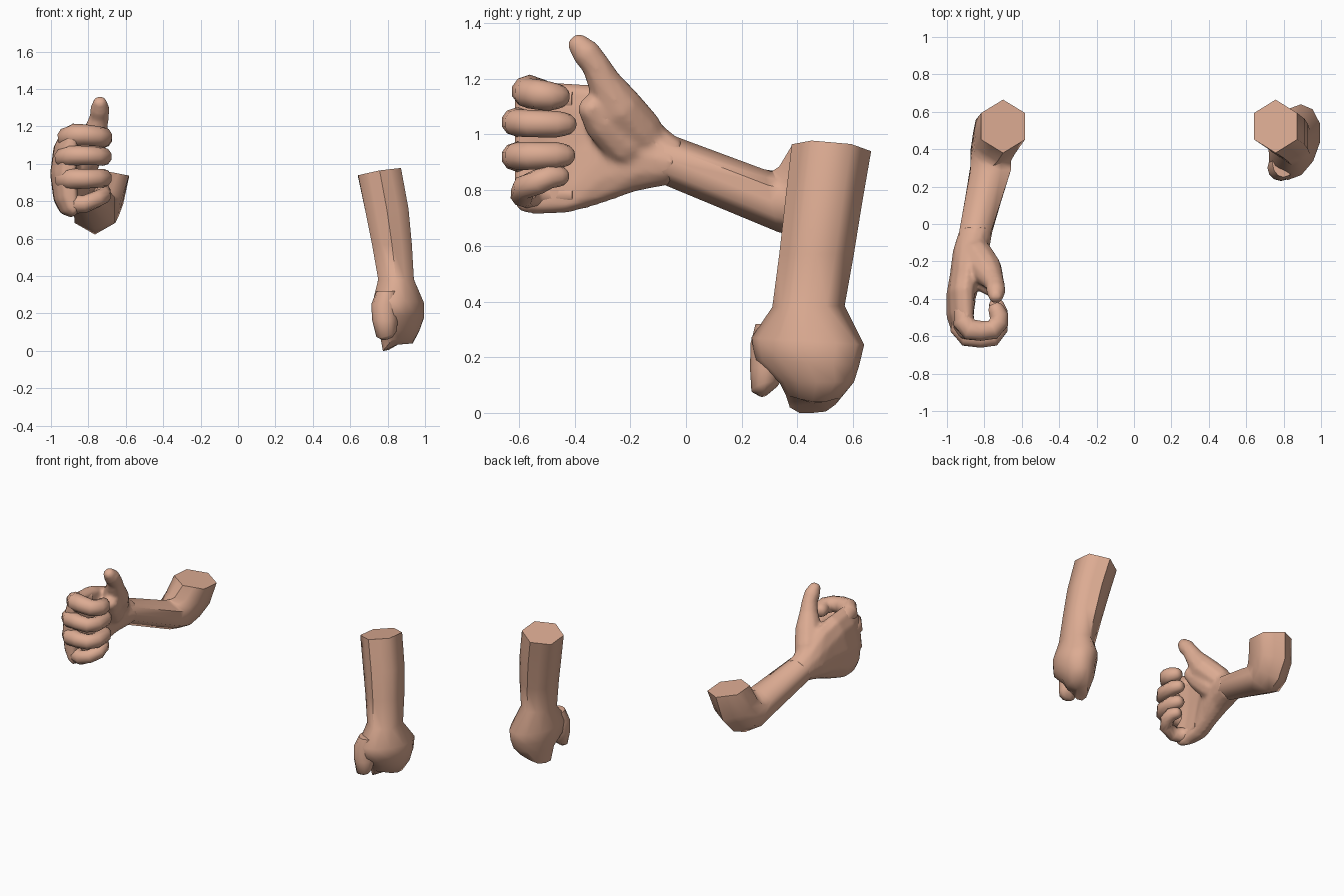
import bpy, bmesh, math
from mathutils import Vector

if "Cube" in bpy.data.objects:
    bpy.data.objects.remove(bpy.data.objects["Cube"])

skin = bpy.data.materials.new("skin")
skin.diffuse_color = (0.72, 0.41, 0.29, 1)
skin.use_nodes = True
skin.node_tree.nodes["Principled BSDF"].inputs["Base Color"].default_value = skin.diffuse_color
N = 12


def finish(name, *parts):
    """Turn capped stacks of rings into one smooth skin."""
    bm = bmesh.new()
    for rings in parts:
        vs = [[bm.verts.new(p) for p in r] for r in rings]
        n = len(rings[0])
        for a, b in zip(vs, vs[1:]):
            for i in range(n):
                j = (i + 1) % n
                bm.faces.new((a[i], a[j], b[j], b[i]))
        for ring in (vs[0], vs[-1]):
            mid = bm.verts.new(sum((v.co for v in ring), Vector()) / n)
            for i in range(n):
                bm.faces.new((ring[i], ring[(i + 1) % n], mid))
    bmesh.ops.recalc_face_normals(bm, faces=bm.faces)
    me = bpy.data.meshes.new(name)
    bm.to_mesh(me)
    bm.free()
    me.materials.append(skin)
    ob = bpy.data.objects.new(name, me)
    bpy.context.collection.objects.link(ob)
    bpy.ops.object.select_all(action='DESELECT')
    bpy.context.view_layer.objects.active = ob
    ob.select_set(True)
    bpy.ops.object.shade_smooth_by_angle(angle=math.radians(62))
    return ob


def section(p, q, xc, xw, shape="round", tilt=0.0, skew=0.0, bow=0.0):
    """Ring through side-view points p and q (y, z), with x centre and half width."""
    pts = []
    for i in range(N):
        a = 2 * math.pi * i / N
        c, s = math.cos(a), math.sin(a)
        if shape == "hex":
            k = math.cos(math.pi / 6) if i % 2 else 1.0
            c, s = c * k, s * k
        elif shape == "box":
            c = math.copysign(abs(c) ** 0.7, c)
            s = math.copysign(abs(s) ** 0.7, s)
        y = (p[0] + q[0]) / 2 + (p[0] - q[0]) / 2 * c
        z = (p[1] + q[1]) / 2 + (p[1] - q[1]) / 2 * c + tilt * xw * s
        pts.append(Vector((xc + xw * s + skew * c + bow * c * c, y, z)))
    return pts


def digit(path, ref, n=10):
    """Rounded tube along (x, y, z, radius) points."""
    P = [Vector(p[:3]) for p in path]
    R = [p[3] for p in path]
    end = (P[-1] - P[-2]).normalized()
    tip, r = P[-1].copy(), R[-1]
    for d, k in ((0.5, 0.85), (0.85, 0.5)):
        P.append(tip + end * r * d)
        R.append(r * k)
    rings = []
    for i, c in enumerate(P):
        t = (P[min(i + 1, len(P) - 1)] - P[max(i - 1, 0)]).normalized()
        u = (Vector(ref) - t * t.dot(Vector(ref))).normalized()
        v = t.cross(u)
        rings.append([c + R[i] * (u * math.cos(2 * math.pi * k / n) + v * math.sin(2 * math.pi * k / n))
                      for k in range(n)])
    return rings


# Bent arm: short upper arm, elbow and forearm
wrist = section((-.03, .99), (-.08, .82), -.85, .098, "hex")
finish("bent_arm", [
    section((.38, .96), (.665, .94), -.70, .135, "hex", -.15),
    section((.335, .885), (.63, .77), -.73, .135, "hex", -.1),
    section((.315, .872), (.54, .665), -.75, .128, "hex"),
    section((.308, .870), (.43, .622), -.765, .125, "hex"),
    section((.28, .875), (.33, .65), -.765, .125, "hex"),
    wrist,
    section((-.09, 1.02), (-.13, .825), -.86, .085),
])

# Palm, back of the hand, thumb and thumb base, blended into one skin
palm = [
    section((-.01, .98), (-.06, .815), -.847, .088),
    section((-.03, .99), (-.08, .815), -.85, .092),
    section((-.11, 1.055), (-.18, .795), -.872, .097),
    section((-.22, 1.14), (-.32, .745), -.897, .088, bow=.01),
    section((-.34, 1.18), (-.43, .715), -.930, .075, "box", bow=.03),
    section((-.47, 1.19), (-.53, .712), -.935, .067, "box", bow=.04),
    section((-.55, 1.19), (-.58, .715), -.922, .058, "box", bow=.04),
    section((-.615, 1.165), (-.615, .74), -.905, .035, "box", bow=.03),
]
thumb = digit([
    (-.875, -.08, .91, .06), (-.84, -.17, 1.01, .09), (-.79, -.245, 1.10, .088),
    (-.757, -.295, 1.19, .062), (-.742, -.325, 1.25, .052), (-.738, -.36, 1.295, .053),
    (-.738, -.385, 1.322, .042)], (1, 0, 0))
thumb_base = digit([
    (-.88, -.13, .90, .07), (-.84, -.22, .97, .088), (-.795, -.30, 1.05, .075),
    (-.765, -.335, 1.09, .055)], (1, 0, 0))
hand = finish("hand_and_thumb", palm, thumb, thumb_base)
mod = hand.modifiers.new("blend", 'REMESH')
mod.mode = 'VOXEL'
mod.voxel_size = 0.011
mod.use_smooth_shade = True
mod = hand.modifiers.new("soften", 'SMOOTH')
mod.factor = 0.5
mod.iterations = 8

# Four curled fingers: base z, knuckle z, tip z, front y, tip y, radius, x shift
fingers = {
    "index_finger": (1.125, 1.155, 1.137, -.625, -.43, .054, .025),
    "middle_finger": (1.02, 1.045, 1.037, -.662, -.405, .049, .005),
    "ring_finger": (.905, .92, .925, -.662, -.41, .050, .01),
    "little_finger": (.785, .785, .850, -.63, -.43, .045, .035),
}
for name, (zb, zk, zt, yf, yt, r, dx) in fingers.items():
    finish(name, digit([
        (-.915 + dx, -.40, zb, r * .8), (-.935 + dx, -.47, zb, r),
        (-.935 + dx, yf + .10, (zb + zk) / 2, r * 1.1),
        (-.90 + dx, yf + .06, zk, r * 1.12), (-.82, yf + r, zk, r * 1.04),
        (-.755, yf + r + .005, zk * .6 + zt * .4, r),
        (-.722, yf + .10, zk * .3 + zt * .7, r),
        (-.722, yt - .06, zt, r * .97), (-.735, yt - r * .6, zt, r * .85)], (0, 0, 1)))

# Straight arm: tube, swelling and closed ragged lower end
lower = section((.36, .0), (.55, .0), .855, .075, skew=-.03)
for p, z in zip(lower, [.06, .06, .05, .04, .04, .05, .05, .03, .005, .0, .0, .02]):
    p.z = z
finish("straight_arm", [
    section((.38, .965), (.665, .94), .757, .132, "hex", .17),
    section((.355, .75), (.632, .75), .797, .132, "hex", .1),
    section((.335, .57), (.603, .57), .823, .123, "hex"),
    section((.31, .38), (.57, .385), .845, .110, "hex"),
    section((.235, .27), (.64, .245), .857, .137, skew=-.035),
    section((.25, .19), (.622, .17), .862, .132, skew=-.035),
    section((.335, .11), (.603, .11), .862, .108, skew=-.03),
    lower,
])

# Stub at the front of the swelling
finish("front_stub", [
    section((.25, .32), (.40, .32), .80, .06),
    section((.232, .25), (.37, .25), .785, .072),
    section((.230, .16), (.355, .17), .785, .068),
    section((.235, .078), (.335, .105), .795, .055, tilt=.3),
    section((.265, .062), (.30, .075), .80, .03, tilt=.3),
])
